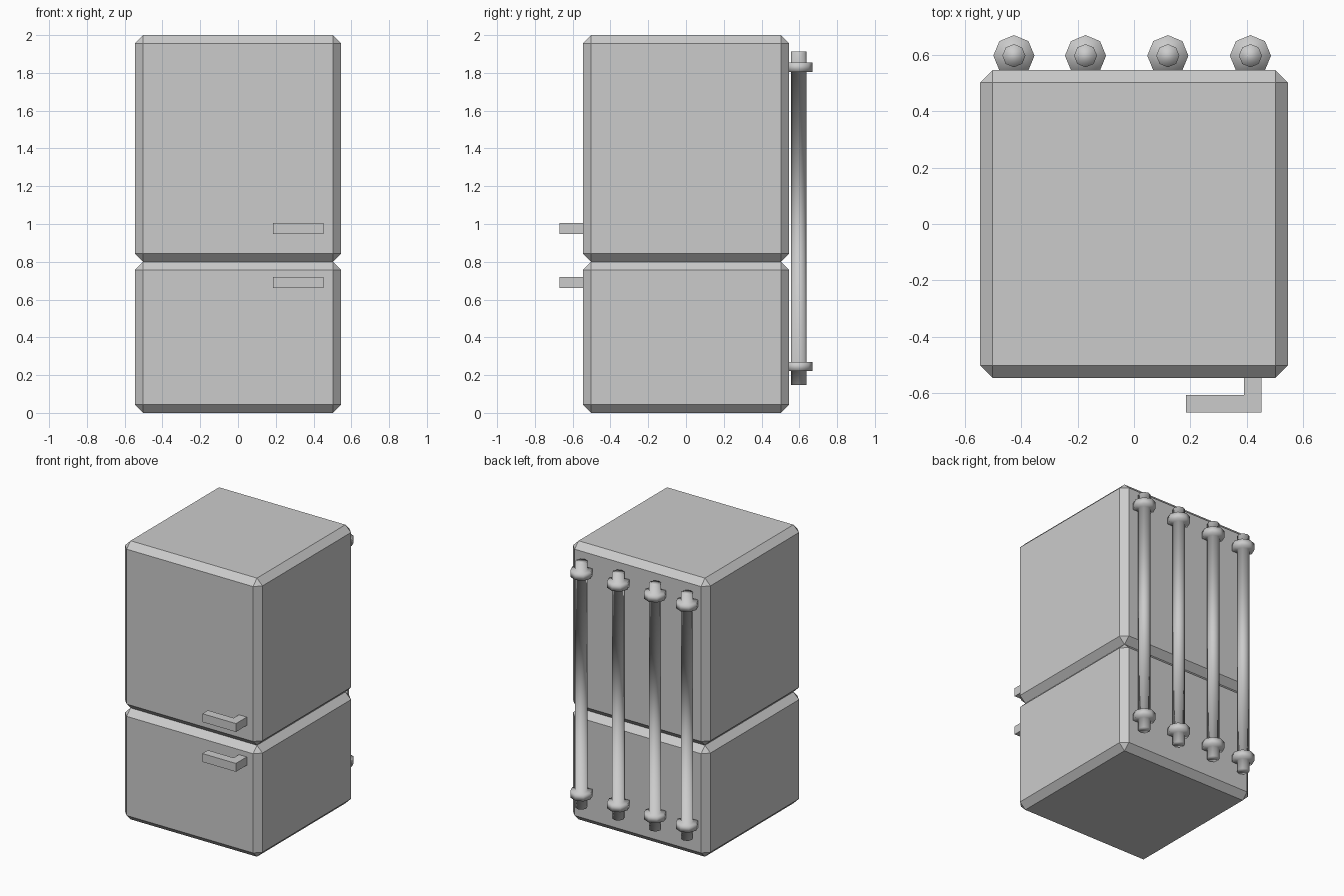
import bpy, bmesh, math

if "Cube" in bpy.data.objects:
    bpy.data.objects.remove(bpy.data.objects["Cube"])


def make_object(name, bm, smooth=False):
    bmesh.ops.recalc_face_normals(bm, faces=bm.faces)
    for f in bm.faces:
        f.smooth = smooth
    me = bpy.data.meshes.new(name)
    bm.to_mesh(me)
    bm.free()
    ob = bpy.data.objects.new(name, me)
    bpy.context.collection.objects.link(ob)
    return ob


def cabinet(name, z0, z1, half=0.546, chamfer=0.044):
    """Square box with single-segment chamfers on every edge."""
    bm = bmesh.new()
    bmesh.ops.create_cube(bm, size=1)
    for v in bm.verts:
        v.co = (v.co.x * 2 * half, v.co.y * 2 * half,
                (z0 + z1) / 2 + v.co.z * (z1 - z0))
    bmesh.ops.bevel(bm, geom=bm.edges[:], offset=chamfer, segments=1,
                    profile=0.5, affect='EDGES')
    return make_object(name, bm)


def handle(name, z0, z1):
    """L-shaped plan extruded upwards."""
    plan = [(0.185, -0.669), (0.452, -0.669), (0.452, -0.546),
            (0.39, -0.546), (0.39, -0.606), (0.185, -0.606)]
    bm = bmesh.new()
    face = bm.faces.new([bm.verts.new((x, y, z0)) for x, y in plan])
    ext = bmesh.ops.extrude_face_region(bm, geom=[face], use_keep_orig=True)
    for v in ext["geom"]:
        if isinstance(v, bmesh.types.BMVert):
            v.co.z = z1
    return make_object(name, bm)


def pipe(name, cx, cy, sides=8):
    """Eight-sided lathed pipe with a collar near each end."""
    r, R = 0.041, 0.073
    profile = [(r, 0.148), (r, 0.222), (R, 0.222), (R, 0.270), (r, 0.270),
               (r, 1.806), (R, 1.806), (R, 1.854), (r, 1.854), (r, 1.912)]
    bm = bmesh.new()
    rings = []
    for rad, z in profile:
        rings.append([bm.verts.new((cx + rad * math.cos(math.tau * i / sides),
                                    cy + rad * math.sin(math.tau * i / sides), z))
                      for i in range(sides)])
    for a, b in zip(rings, rings[1:]):
        for i in range(sides):
            j = (i + 1) % sides
            bm.faces.new((a[i], a[j], b[j], b[i]))
    bm.faces.new(rings[0][::-1])
    bm.faces.new(rings[-1])
    return make_object(name, bm, smooth=True)


# Two stacked cabinets
cabinet("lower_cabinet", 0.0, 0.80)
cabinet("upper_cabinet", 0.80, 2.0)

# Door handles
handle("lower_handle", 0.66, 0.72)
handle("upper_handle", 0.946, 1.006)

# Cooling pipes on the back
for n, x in enumerate((-0.426, -0.172, 0.12, 0.413), 1):
    pipe(f"cooling_pipe_{n}", x, 0.597)
